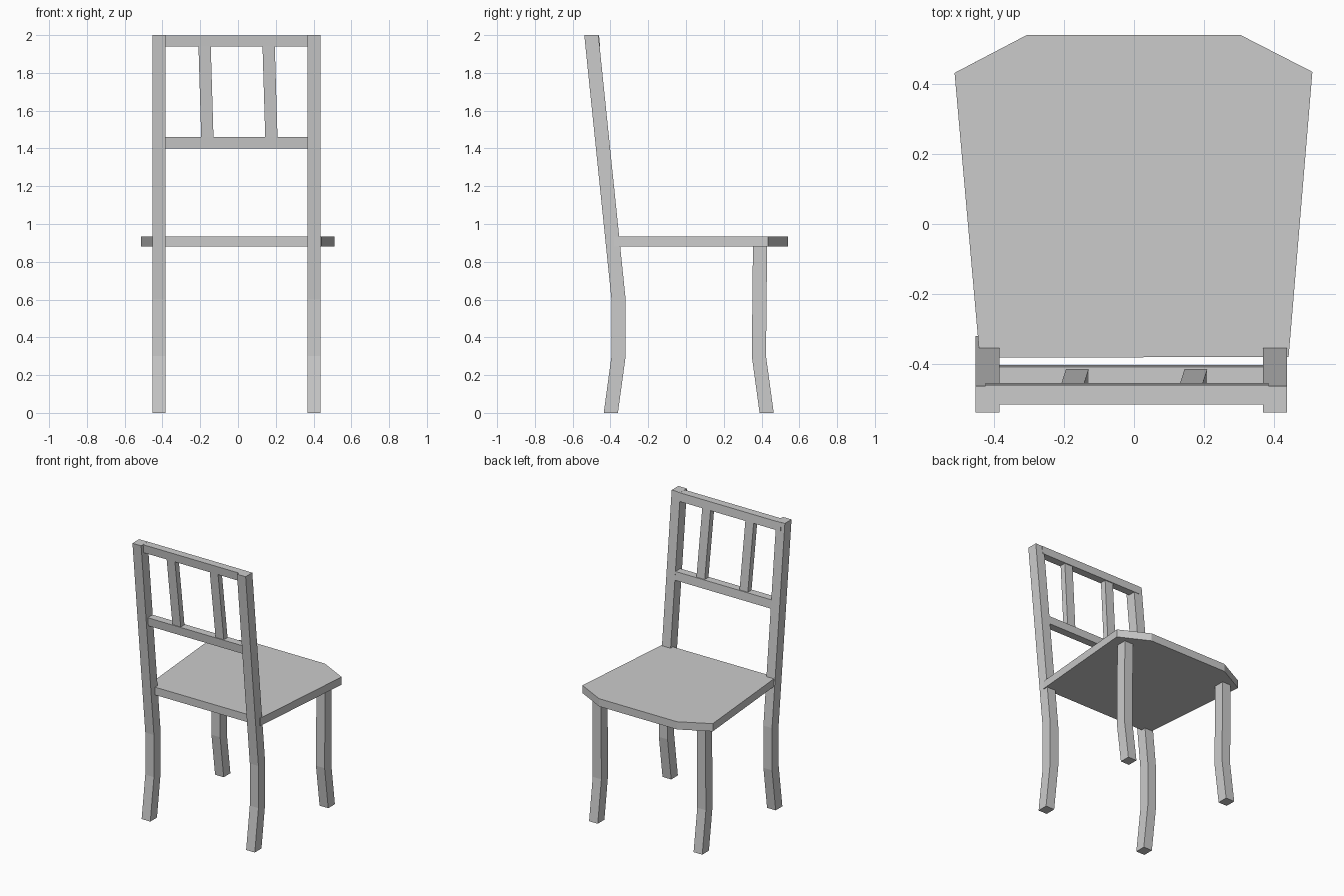
import bpy

if "Cube" in bpy.data.objects:
    bpy.data.objects.remove(bpy.data.objects["Cube"])


def sweep(name, rings):
    """Solid from a stack of rings with equal point counts, capped at both ends."""
    n = len(rings[0])
    verts = [p for ring in rings for p in ring]
    faces = [tuple(reversed(range(n))), tuple(range(len(verts) - n, len(verts)))]
    for r in range(len(rings) - 1):
        for i in range(n):
            j = (i + 1) % n
            faces.append((r * n + i, r * n + j, (r + 1) * n + j, (r + 1) * n + i))
    mesh = bpy.data.meshes.new(name)
    mesh.from_pydata(verts, [], faces)
    mesh.update()
    obj = bpy.data.objects.new(name, mesh)
    bpy.context.collection.objects.link(obj)
    return obj


def bar(name, path, w, d):
    """Rectangular bar through (x, y, z) centres, cut level at every height."""
    rings = [[(x - w / 2, y - d / 2, z), (x + w / 2, y - d / 2, z),
              (x + w / 2, y + d / 2, z), (x - w / 2, y + d / 2, z)]
             for x, y, z in path]
    return sweep(name, rings)


# Seat with clipped front corners
outline = [(-0.441, -0.382), (0.442, -0.38), (0.51, 0.435),
           (0.305, 0.54), (-0.307, 0.54), (-0.513, 0.432)]
sweep("seat", [[(x, y, z) for x, y in outline] for z in (0.88, 0.935)])

# Legs: bent rear posts rising into the backrest, and shorter front legs
rear = [(-0.398, 0), (-0.357, 0.3), (-0.357, 0.6), (-0.501, 2.0)]
front = [(0.427, 0), (0.386, 0.3), (0.392, 0.89)]
for side, x in (("left", -0.419), ("right", 0.403)):
    bar("rear_post_" + side, [(x, y, z) for y, z in rear], 0.068, 0.075)
    bar("front_leg_" + side, [(x, y, z) for y, z in front], 0.068, 0.075)

# Backrest rails
bar("top_rail", [(-0.02, -0.482, 1.94), (-0.02, -0.488, 1.999)], 0.81, 0.055)
bar("lower_rail", [(-0.009, -0.43, 1.4), (-0.009, -0.436, 1.46)], 0.79, 0.055)

# Leaning backrest slats
for side, x in (("left", -0.162), ("right", 0.177)):
    bar("back_slat_" + side, [(x, -0.436, 1.45), (x - 0.015, -0.483, 1.95)], 0.065, 0.042)
